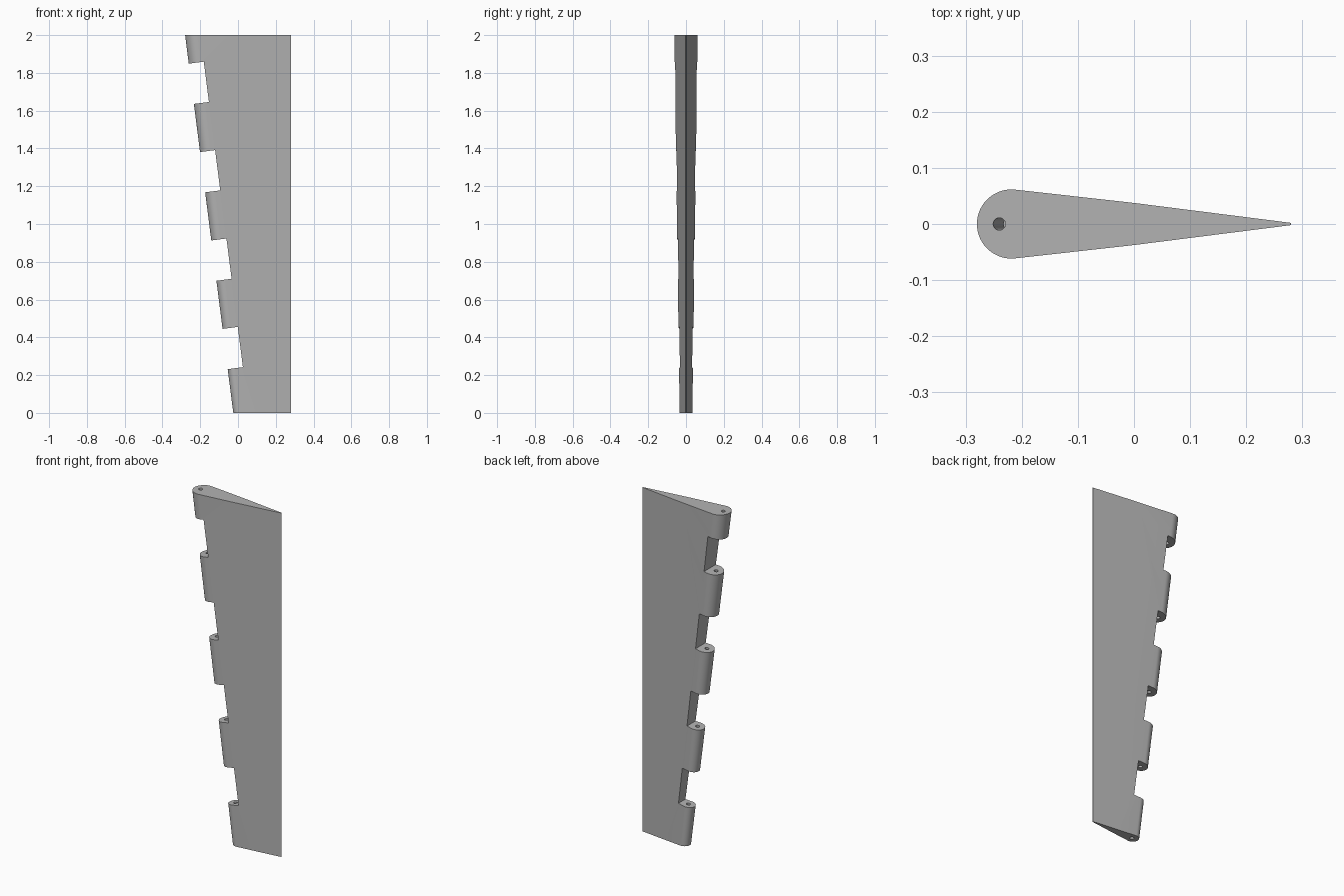
import bpy, bmesh, math
from mathutils import Matrix, Vector

cube = bpy.data.objects.get("Cube")
if cube:
    bpy.data.objects.remove(cube, do_unlink=True)

HEIGHT, TAIL = 2.0, 0.28
SWEEP = 0.255 / HEIGHT              # lean of the leading edge
TILT = math.atan(SWEEP)

grey = bpy.data.materials.new("light grey")
grey.use_nodes = True
colour = (0.45, 0.45, 0.45, 1)
grey.diffuse_color = colour
grey.node_tree.nodes["Principled BSDF"].inputs["Base Color"].default_value = colour


def make_object(name, bm):
    bmesh.ops.recalc_face_normals(bm, faces=bm.faces)
    mesh = bpy.data.meshes.new(name)
    bm.to_mesh(mesh)
    bm.free()
    mesh.materials.append(grey)
    obj = bpy.data.objects.new(name, mesh)
    bpy.context.collection.objects.link(obj)
    return obj


def section(chord, z, steps=32):
    """Round nose tapering to a thin tail."""
    r = chord * 0.11
    centre = TAIL - chord + r
    lean = math.radians(83.5)
    pts = [(TAIL, 0.002), (TAIL - chord / 2, chord * 0.067)]
    for i in range(steps + 1):
        a = lean + (2 * math.pi - 2 * lean) * i / steps
        pts.append((centre + r * math.cos(a), r * math.sin(a)))
    pts += [(x, -y) for x, y in reversed(pts[:2])]
    return [Vector((x, y, z)) for x, y in pts]


# Tapered blade, lofted from the small lower section to the large upper one
bm = bmesh.new()
low, high = ([bm.verts.new(p) for p in section(c, z)]
             for c, z in ((0.305, 0), (0.56, HEIGHT)))
bm.faces.new(low)
bm.faces.new(high)
for i in range(len(low)):
    j = (i + 1) % len(low)
    bm.faces.new((low[i], low[j], high[j], high[i]))
blade = make_object("hinged_blade", bm)

# Four hinge notches, square to the leading edge
bm = bmesh.new()
lean = Matrix.Rotation(-TILT, 4, "Y")
for i in range(4):
    wall = Vector((-0.1675 + 0.06 * i, 0, 1.7525 - 0.468 * i))
    place = (Matrix.Translation(wall) @ lean
             @ Matrix.Translation((-0.1, 0, 0)) @ Matrix.Diagonal((0.2, 0.4, 0.215, 1)))
    bmesh.ops.create_cube(bm, size=1, matrix=place)
notches = make_object("notch_cutter", bm)

# Pin hole along the hinge axis
bm = bmesh.new()
middle = Matrix.Translation((-0.24 + SWEEP * HEIGHT / 2, 0, HEIGHT / 2))
bmesh.ops.create_cone(bm, cap_ends=True, segments=20, radius1=0.011, radius2=0.011,
                      depth=2.3, matrix=middle @ lean)
pin = make_object("pin_hole_cutter", bm)

# Cut the blade and drop the cutters
for cutter in (notches, pin):
    mod = blade.modifiers.new(cutter.name, "BOOLEAN")
    mod.operation, mod.solver, mod.object = "DIFFERENCE", "EXACT", cutter
bpy.context.view_layer.update()
result = bpy.data.meshes.new_from_object(
    blade.evaluated_get(bpy.context.evaluated_depsgraph_get()))
blade.modifiers.clear()
blade.data = result
for cutter in (notches, pin):
    bpy.data.objects.remove(cutter, do_unlink=True)

# Smooth nose with crisp cut edges
bpy.ops.object.select_all(action="DESELECT")
blade.select_set(True)
bpy.context.view_layer.objects.active = blade
bpy.ops.object.shade_smooth_by_angle(angle=math.radians(30))
